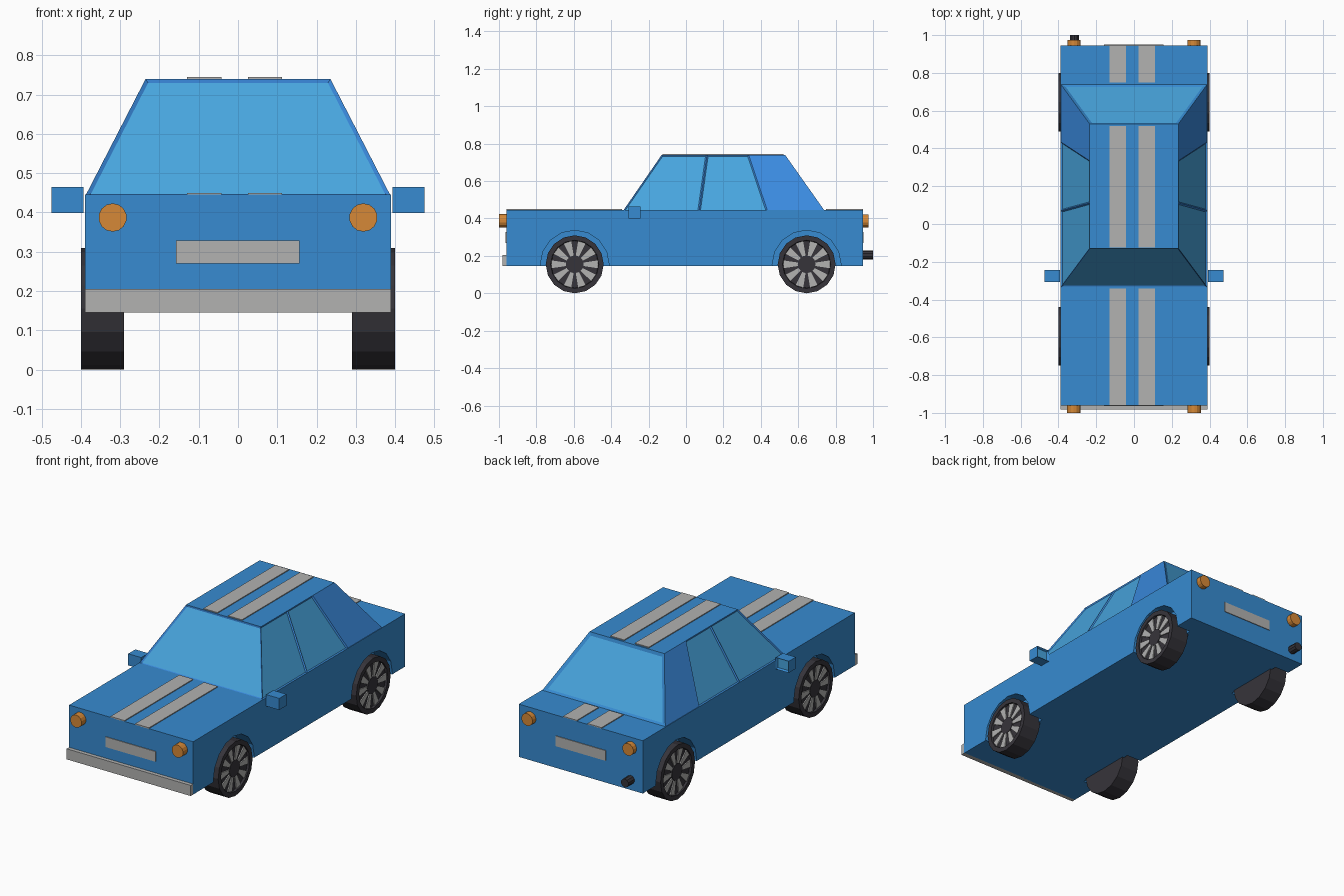
import bpy, bmesh, math
from mathutils import Matrix, Vector

if "Cube" in bpy.data.objects:
    bpy.data.objects.remove(bpy.data.objects["Cube"])


def mat(name, r, g, b):
    lin = [((c / 255 + 0.055) / 1.055) ** 2.4 for c in (r, g, b)]
    m = bpy.data.materials.new(name)
    m.diffuse_color = (*lin, 1)
    m.use_nodes = True
    m.node_tree.nodes["Principled BSDF"].inputs["Base Color"].default_value = m.diffuse_color
    return m


BLUE = mat("body blue", 55, 139, 209)
GLASS = mat("window glass", 72, 165, 222)
FRAME = mat("pillar blue", 58, 138, 222)
GREY = mat("light grey", 178, 178, 177)
ORANGE = mat("lamp orange", 214, 137, 55)
TYRE = mat("tyre charcoal", 54, 52, 58)


def make(name, bm, *mats):
    bmesh.ops.recalc_face_normals(bm, faces=bm.faces)
    me = bpy.data.meshes.new(name)
    bm.to_mesh(me)
    bm.free()
    for m in mats:
        me.materials.append(m)
    ob = bpy.data.objects.new(name, me)
    bpy.context.collection.objects.link(ob)
    return ob


def box(name, x0, x1, y0, y1, z0, z1, m):
    bm = bmesh.new()
    M = Matrix.Translation(((x0 + x1) / 2, (y0 + y1) / 2, (z0 + z1) / 2))
    M = M @ Matrix.Diagonal((x1 - x0, y1 - y0, z1 - z0, 1))
    bmesh.ops.create_cube(bm, size=1, matrix=M)
    return make(name, bm, m)


def cyl_bm(bm, centre, r, depth, axis, n):
    rot = Matrix.Rotation(math.pi / 2, 4, 'Y' if axis == 'X' else 'X')
    bmesh.ops.create_cone(bm, cap_ends=True, segments=n, radius1=r, radius2=r,
                          depth=depth, matrix=Matrix.Translation(centre) @ rot)


def cylinder(name, centre, r, depth, axis, n, m):
    bm = bmesh.new()
    cyl_bm(bm, centre, r, depth, axis, n)
    return make(name, bm, m)


# Lower body with cut wheel arches
AXLES = {"front": -0.595, "rear": 0.645}
body = box("body", -0.39, 0.39, -0.96, 0.945, 0.145, 0.445, BLUE)
bpy.context.view_layer.objects.active = body
for s in (-1, 1):
    for y in AXLES.values():
        cutter = cylinder("arch_cutter", (s * 0.38, y, 0.153), 0.184, 0.16, 'X', 16, BLUE)
        cutter.hide_render = True
        mod = body.modifiers.new("arch", 'BOOLEAN')
        mod.object = cutter
        mod.operation = 'DIFFERENCE'
        mod.solver = 'EXACT'
        bpy.ops.object.modifier_apply(modifier=mod.name)
        bpy.data.objects.remove(cutter)

# Cabin: tapered box whose sides are split into two windows and a rear pillar
low_y, top_y = (-0.335, 0.07, 0.435, 0.74), (-0.13, 0.112, 0.335, 0.53)
bm = bmesh.new()
low = {s: [bm.verts.new((s * 0.388, y, 0.443)) for y in low_y] for s in (-1, 1)}
top = {s: [bm.verts.new((s * 0.235, y, 0.74)) for y in top_y] for s in (-1, 1)}
bm.faces.new(top[-1] + top[1][::-1])
bm.faces.new(low[-1] + low[1][::-1])
screens = [bm.faces.new((low[-1][i], low[1][i], top[1][i], top[-1][i])) for i in (0, 3)]
sides = [bm.faces.new((low[s][i], low[s][i + 1], top[s][i + 1], top[s][i]))
         for s in (-1, 1) for i in range(3)]
bmesh.ops.recalc_face_normals(bm, faces=bm.faces)
for f in sides:
    f.material_index = 2
windows = [f for i, f in enumerate(sides) if i % 3 < 2]
for group, width in ((windows, 0.007), (screens[:1], 0.009), (screens[1:], 0.018)):
    for f in group:
        f.material_index = 2 if f is not screens[1] else 0
    bmesh.ops.inset_individual(bm, faces=group, thickness=width, depth=-0.006,
                               use_even_offset=True)
    for f in group:
        f.material_index = 1
make("cabin", bm, BLUE, GLASS, FRAME)

# Racing stripes
for side, x0, x1 in (("left", -0.13, -0.042), ("right", 0.025, 0.112)):
    for part, y0, y1, z in (("hood", -0.96, -0.342, 0.445), ("roof", -0.125, 0.52, 0.74),
                            ("boot", 0.748, 0.945, 0.445)):
        box(f"{part}_stripe_{side}", x0, x1, y0, y1, z - 0.002, z + 0.005, GREY)

# Bumper and plates
box("front_bumper", -0.39, 0.39, -0.982, -0.955, 0.145, 0.205, GREY)
box("front_plate", -0.158, 0.156, -0.964, -0.957, 0.27, 0.328, GREY)
box("rear_plate", -0.158, 0.156, 0.942, 0.949, 0.27, 0.328, GREY)

# Exhaust
cylinder("exhaust_pipe", (-0.315, 0.965, 0.205), 0.024, 0.07, 'Y', 10, TYRE)

for s, side in ((-1, "left"), (1, "right")):
    # Lamps
    cylinder(f"headlight_{side}", (s * 0.319, -0.975, 0.387), 0.036, 0.05, 'Y', 14, ORANGE)
    cylinder(f"tail_light_{side}", (s * 0.317, 0.955, 0.387), 0.035, 0.04, 'Y', 14, ORANGE)

    # Wing mirror with recessed glass facing backwards
    bm = bmesh.new()
    M = Matrix.Translation((s * 0.434, -0.276, 0.432)) @ Matrix.Diagonal((0.082, 0.064, 0.066, 1))
    bmesh.ops.create_cube(bm, size=1, matrix=M)
    bm.normal_update()
    back = [f for f in bm.faces if f.normal.y > 0.9]
    bmesh.ops.inset_individual(bm, faces=back, thickness=0.009, depth=-0.012)
    for f in back:
        f.material_index = 1
    make(f"wing_mirror_{side}", bm, BLUE, GLASS)

    # Wheels: tyre with dished face, hub and ten tapered spokes
    for axle, y in AXLES.items():
        bm = bmesh.new()
        cyl_bm(bm, (s * 0.345, y, 0.155), 0.155, 0.11, 'X', 16)
        bm.normal_update()
        face = [f for f in bm.faces if f.normal.x * s > 0.9]
        bmesh.ops.inset_individual(bm, faces=face, thickness=0.026, depth=0)
        bmesh.ops.inset_individual(bm, faces=face, thickness=0.003, depth=-0.012)
        make(f"{axle}_tyre_{side}", bm, TYRE)
        cylinder(f"{axle}_hub_{side}", (s * 0.385, y, 0.155), 0.048, 0.022, 'X', 12, TYRE)
        bm = bmesh.new()
        for k in range(10):
            a = 2 * math.pi * (k + 0.5) / 10
            u = Vector((0, math.sin(a), math.cos(a)))
            v = Vector((0, math.cos(a), -math.sin(a)))
            c = Vector((s * 0.386, y, 0.155))
            quad = [bm.verts.new(c + u * r + v * w) for r, w in
                    ((0.045, -0.009), (0.124, -0.021), (0.124, 0.021), (0.045, 0.009))]
            f = bm.faces.new(quad)
            ext = bmesh.ops.extrude_face_region(bm, geom=[f], use_keep_orig=True)
            bmesh.ops.translate(bm, vec=(s * 0.008, 0, 0),
                                verts=[g for g in ext["geom"] if isinstance(g, bmesh.types.BMVert)])
        make(f"{axle}_spokes_{side}", bm, GREY)
